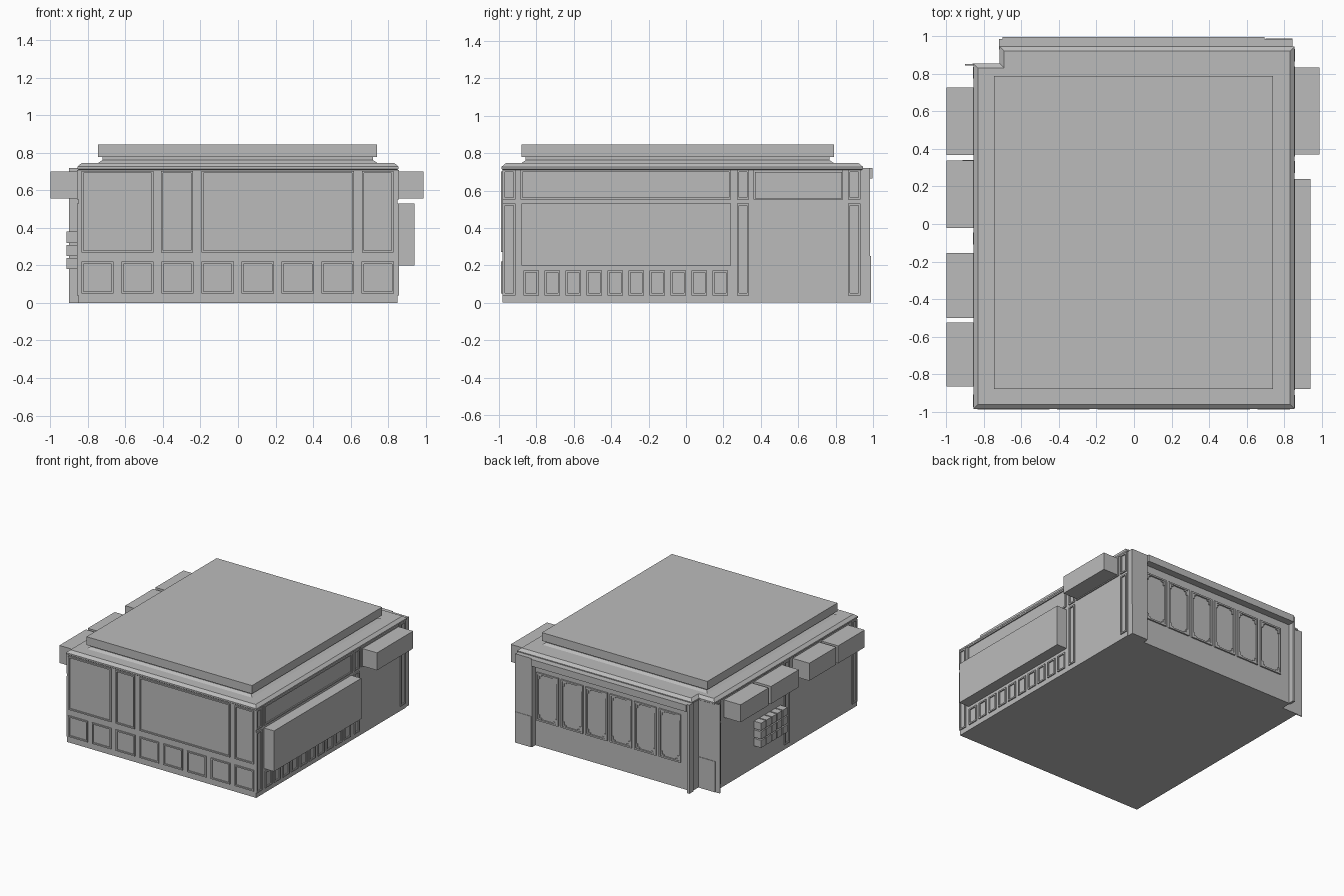
import bpy
import bmesh
from mathutils import Matrix, Vector

cube = bpy.data.objects.get("Cube")
if cube:
    bpy.data.objects.remove(cube, do_unlink=True)

GREY = (0.5, 0.5, 0.5, 1)
stone = bpy.data.materials.new("stone_grey")
stone.use_nodes = True
stone.diffuse_color = GREY
stone.node_tree.nodes["Principled BSDF"].inputs["Base Color"].default_value = GREY


def finish(name, bm):
    bmesh.ops.recalc_face_normals(bm, faces=bm.faces)
    mesh = bpy.data.meshes.new(name)
    bm.to_mesh(mesh)
    bm.free()
    mesh.materials.append(stone)
    obj = bpy.data.objects.new(name, mesh)
    bpy.context.scene.collection.objects.link(obj)
    return obj


def add_block(bm, lo, hi):
    lo, hi = Vector(lo), Vector(hi)
    size = Matrix.Diagonal((*(hi - lo), 1))
    bmesh.ops.create_cube(bm, size=1, matrix=Matrix.Translation((lo + hi) / 2) @ size)


def block(name, lo, hi):
    bm = bmesh.new()
    add_block(bm, lo, hi)
    return finish(name, bm)


def loft(name, outline, levels):
    """Stack an outline at several (height, inset) levels and cap both ends."""
    bm = bmesh.new()
    rings = []
    for z, inset in levels:
        rings.append([bm.verts.new((x - inset * (1 if x > 0 else -1),
                                    y - inset * (1 if y > 0 else -1), z))
                      for x, y in outline])
    n = len(outline)
    for a, b in zip(rings, rings[1:]):
        for i in range(n):
            j = (i + 1) % n
            bm.faces.new((a[i], a[j], b[j], b[i]))
    bm.faces.new(rings[0])
    bm.faces.new(rings[-1])
    return finish(name, bm)


# Wall positions: u runs along the wall, d runs outward
WALLS = {
    "front": lambda u, z, d: (u, -0.98 - d, z),
    "right": lambda u, z, d: (0.85 + d, u, z),
    "left": lambda u, z, d: (-0.85 - d, u, z),
    "back": lambda u, z, d: (u, 0.94 + d, z),
}


def wall_block(bm, wall, u0, u1, z0, z1, depth):
    a, b = WALLS[wall](u0, z0, -0.004), WALLS[wall](u1, z1, depth)
    add_block(bm, [min(p) for p in zip(a, b)], [max(p) for p in zip(a, b)])


def add_frame(bm, wall, u0, u1, z0, z1, w=0.011, depth=0.009):
    wall_block(bm, wall, u0, u1, z0, z0 + w, depth)
    wall_block(bm, wall, u0, u1, z1 - w, z1, depth)
    wall_block(bm, wall, u0, u0 + w, z0 + w, z1 - w, depth)
    wall_block(bm, wall, u1 - w, u1, z0 + w, z1 - w, depth)


def frames(name, wall, spans, z0, z1):
    bm = bmesh.new()
    for u0, u1 in spans:
        add_frame(bm, wall, u0, u1, z0, z1)
    return finish(name, bm)


# Main hall with a notched back corner and a chamfered cornice
plan = [(-0.85, -0.98), (0.85, -0.98), (0.85, 0.94),
        (-0.71, 0.94), (-0.71, 0.85), (-0.85, 0.85)]
loft("main_hall", plan, [(0, 0), (0.71, 0), (0.715, -0.006),
                         (0.727, -0.006), (0.747, 0.018)])

# Roof neck and overhanging slab
slab = [(-0.745, -0.88), (0.742, -0.88), (0.742, 0.79), (-0.745, 0.79)]
loft("roof_neck", slab, [(0.74, 0.0), (0.747, 0.0), (0.762, 0.023), (0.785, 0.023)])
block("roof_slab", (-0.745, -0.88, 0.778), (0.742, 0.79, 0.845))

# Front panels
frames("front_upper_panels", "front",
       [(-0.835, -0.45), (-0.41, -0.24), (-0.195, 0.618), (0.66, 0.83)], 0.27, 0.703)
frames("front_lower_panels", "front",
       [(-0.835 + 0.2135 * i, -0.663 + 0.2135 * i) for i in range(8)], 0.05, 0.22)

# Right side panels
piers = [(-0.98, -0.912), (0.272, 0.337), (0.865, 0.932)]
frames("right_upper_panels", "right", piers + [(-0.885, 0.24), (0.36, 0.84)], 0.552, 0.71)
frames("right_pier_panels", "right", piers, 0.04, 0.53)
frames("right_base_panels", "right",
       [(-0.87 + 0.1125 * i, -0.787 + 0.1125 * i) for i in range(10)], 0.04, 0.173)

# Left side pier panels
left_piers = [(-0.975, -0.91), (-0.11, -0.045), (0.775, 0.838)]
frames("left_upper_panels", "left", left_piers, 0.552, 0.71)
frames("left_pier_panels", "left", left_piers, 0.04, 0.53)

# Boxes hung on the side walls
block("right_long_box", (0.845, -0.88, 0.2), (0.94, 0.24, 0.53))
block("right_upper_box", (0.845, 0.37, 0.558), (0.99, 0.835, 0.7))
for i, (y0, y1) in enumerate([(-0.865, -0.525), (-0.5, -0.155), (-0.02, 0.338), (0.368, 0.728)]):
    block(f"left_upper_box_{i + 1}", (-1.0, y0, 0.558), (-0.845, y1, 0.7))

# Grid of small lockers on the left wall
bm = bmesh.new()
for col in range(5):
    for row in range(3):
        y, z = 0.002 + 0.07 * col, 0.18 + 0.07 * row
        add_block(bm, (-0.915, y, z), (-0.845, y + 0.06, z + 0.06))
finish("left_lockers", bm)

# Back piers, canopy and the thin fin at the notched corner
block("back_left_pier", (0.695, 0.93, 0), (0.845, 0.985, 0.72))
block("back_right_pier", (-0.72, 0.93, 0), (-0.7, 0.985, 0.72))
block("back_canopy", (-0.7, 0.93, 0.665), (0.695, 0.998, 0.72))
block("corner_fin", (-0.9, 0.845, 0), (-0.71, 0.852, 0.72))

# Thin base courses on the corner piers
bm = bmesh.new()
add_block(bm, (0.7, 0.98, 0), (0.845, 0.988, 0.25))
add_block(bm, (-0.86, 0.85, 0), (-0.71, 0.856, 0.25))
finish("pier_base_courses", bm)

# Back windows with stepped corner ornaments
bm = bmesh.new()
for i in range(6):
    u1 = 0.68 - 0.22 * i
    u0 = u1 - 0.195
    z0, z1 = 0.21, 0.6
    add_frame(bm, "back", u0, u1, z0, z1, w=0.013, depth=0.012)
    for reach, rise in ((0.045, 0.025), (0.027, 0.05)):
        for a, b in ((u0, u0 + reach), (u1 - reach, u1)):
            wall_block(bm, "back", a, b, z0, z0 + rise, 0.008)
            wall_block(bm, "back", a, b, z1 - rise, z1, 0.008)
finish("back_windows", bm)
